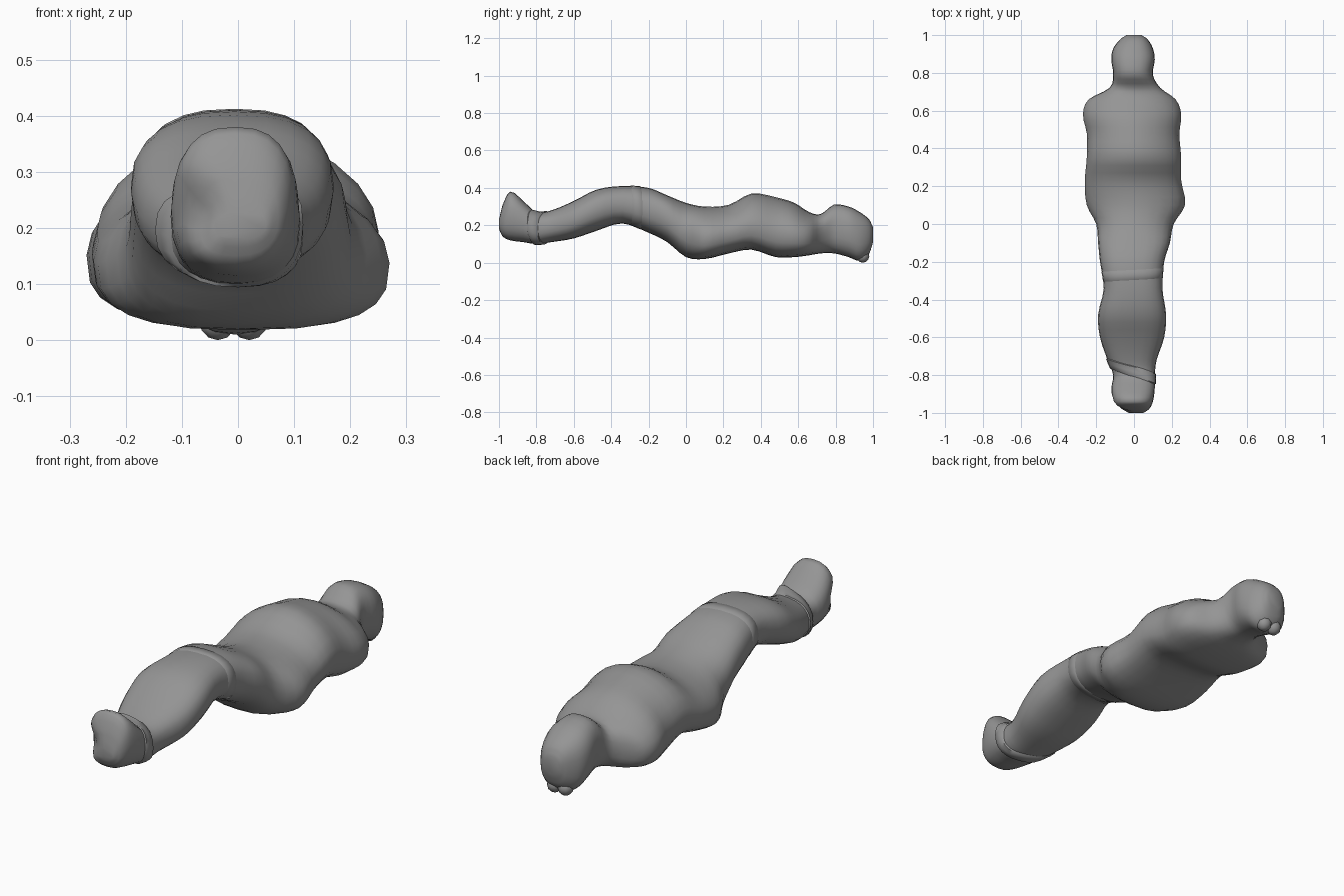
import bpy
import bmesh
from math import sin, cos, pi, copysign
from mathutils import Vector

default = bpy.data.objects.get("Cube")
if default:
    bpy.data.objects.remove(default)

SIDES = 24
STEPS = 3

# Body profile from feet to crown: y, left edge, right edge, bottom, top
STATIONS = [
    (-1, -.05, .05, .18, .23), (-.98, -.09, .08, .14, .31),
    (-.94, -.11, .1, .12, .38), (-.87, -.12, .11, .11, .33),
    (-.8, -.11, .11, .1, .27), (-.72, -.14, .12, .11, .28),
    (-.6, -.18, .16, .13, .33), (-.48, -.19, .17, .17, .39),
    (-.34, -.16, .15, .21, .41), (-.2, -.18, .16, .16, .4),
    (-.1, -.19, .19, .11, .36), (0, -.2, .21, .03, .32),
    (.1, -.25, .27, .02, .3), (.23, -.26, .25, .05, .31),
    (.35, -.25, .25, .07, .37), (.48, -.25, .24, .03, .35),
    (.58, -.27, .25, .03, .32), (.66, -.24, .22, .04, .27),
    (.72, -.13, .14, .05, .26), (.79, -.11, .1, .05, .31),
    (.87, -.12, .11, .03, .3), (.93, -.11, .1, .01, .27),
    (.98, -.07, .07, .05, .23), (1, -.04, .04, .11, .19),
]


def section(y):
    """Edges of the wrapped body at y, on a smooth curve through the stations."""
    last = len(STATIONS) - 1
    i = 0
    while i < last - 1 and STATIONS[i + 1][0] < y:
        i += 1
    p, a, b, n = (STATIONS[min(max(k, 0), last)] for k in range(i - 1, i + 3))
    step = b[0] - a[0]
    t = (y - a[0]) / step
    result = []
    for k in range(1, 5):
        slope_a = (b[k] - p[k]) / (b[0] - p[0]) * step
        slope_b = (n[k] - a[k]) / (n[0] - a[0]) * step
        rise = b[k] - a[k]
        result.append(a[k] + t * (slope_a + t * (3 * rise - 2 * slope_a - slope_b
                                                + t * (slope_a + slope_b - 2 * rise))))
    return result


def torso_amount(y):
    """One along the torso, fading out towards legs and neck."""
    return max(0, min(1, (y + .1) * 5, (.76 - y) * 7))


def bend(value, power):
    return copysign(abs(value) ** power, value)


def surface_point(y, angle, lift=0):
    """Point on the body: the torso slopes above and is flat and broad below."""
    left, right, bottom, top = section(y)
    torso = torso_amount(y)
    widest = bottom + (top - bottom) * (.5 - .08 * torso)
    if sin(angle) > 0:
        power, height = .8 + .28 * torso, top - widest
    else:
        power, height = .82 - .14 * torso, widest - bottom
    half = (right - left) / 2 + lift
    return Vector(((left + right) / 2 + half * bend(cos(angle), power), y,
                   widest + (height + lift) * bend(sin(angle), power)))


def finish(obj):
    obj.data.materials.append(cloth)
    bpy.ops.object.select_all(action='DESELECT')
    obj.select_set(True)
    bpy.context.view_layer.objects.active = obj
    bpy.ops.object.shade_smooth_by_angle(angle=pi / 3)


def loft(name, rings, caps=False):
    """Join equal rings of points into one smooth object."""
    bm = bmesh.new()
    loops = [[bm.verts.new(p) for p in ring] for ring in rings]
    for a, b in zip(loops, loops[1:]):
        for i in range(SIDES):
            j = (i + 1) % SIDES
            bm.faces.new((a[i], a[j], b[j], b[i]))
    if caps:
        bm.faces.new(loops[0])
        bm.faces.new(loops[-1])
    bmesh.ops.recalc_face_normals(bm, faces=bm.faces)
    mesh = bpy.data.meshes.new(name)
    bm.to_mesh(mesh)
    bm.free()
    obj = bpy.data.objects.new(name, mesh)
    bpy.context.collection.objects.link(obj)
    finish(obj)
    return obj


def wrap_band(name, y, width, slant, lift):
    """Slanted strip of cloth that follows the body and tucks in at its edges."""
    rings = []
    for offset, out in ((-.7, -.01), (-.5, lift), (0, lift), (.5, lift), (.7, -.01)):
        ring = []
        for i in range(SIDES):
            angle = 2 * pi * i / SIDES
            ring.append(surface_point(y + offset * width + slant * cos(angle), angle, out))
        rings.append(ring)
    return loft(name, rings)


# Single grey cloth
cloth = bpy.data.materials.new("grey cloth")
cloth.use_nodes = True
grey = (.3, .3, .3, 1)
cloth.diffuse_color = grey
cloth.node_tree.nodes["Principled BSDF"].inputs["Base Color"].default_value = grey

# Wrapped body: feet, legs, torso, shoulders and head in one loft
lengths = [a[0] + (b[0] - a[0]) * s / STEPS
           for a, b in zip(STATIONS, STATIONS[1:]) for s in range(STEPS)]
lengths.append(STATIONS[-1][0])
body = loft("wrapped_body",
            [[surface_point(y, 2 * pi * i / SIDES) for i in range(SIDES)] for y in lengths],
            caps=True)

# Hollow between the toes and the heel
hollow = Vector((-.09, -.98, .23))
for vert in body.data.vertices:
    reach = 1 - (vert.co - hollow).length / .08
    if reach > 0:
        vert.co += Vector((.02, .03, 0)) * reach

# Cloth bands around ankles and knees
wrap_band("ankle_band", -.78, .05, -.04, .006)
wrap_band("knee_band", -.27, .05, .01, .002)

# Rounded cloth ends tucked beneath the crown
for side, name in ((-1, "right_cloth_end"), (1, "left_cloth_end")):
    bpy.ops.mesh.primitive_uv_sphere_add(segments=10, ring_count=6, radius=.035,
                                         location=(-.008 + side * .028, .945, .035))
    knot = bpy.context.object
    knot.name = name
    finish(knot)
